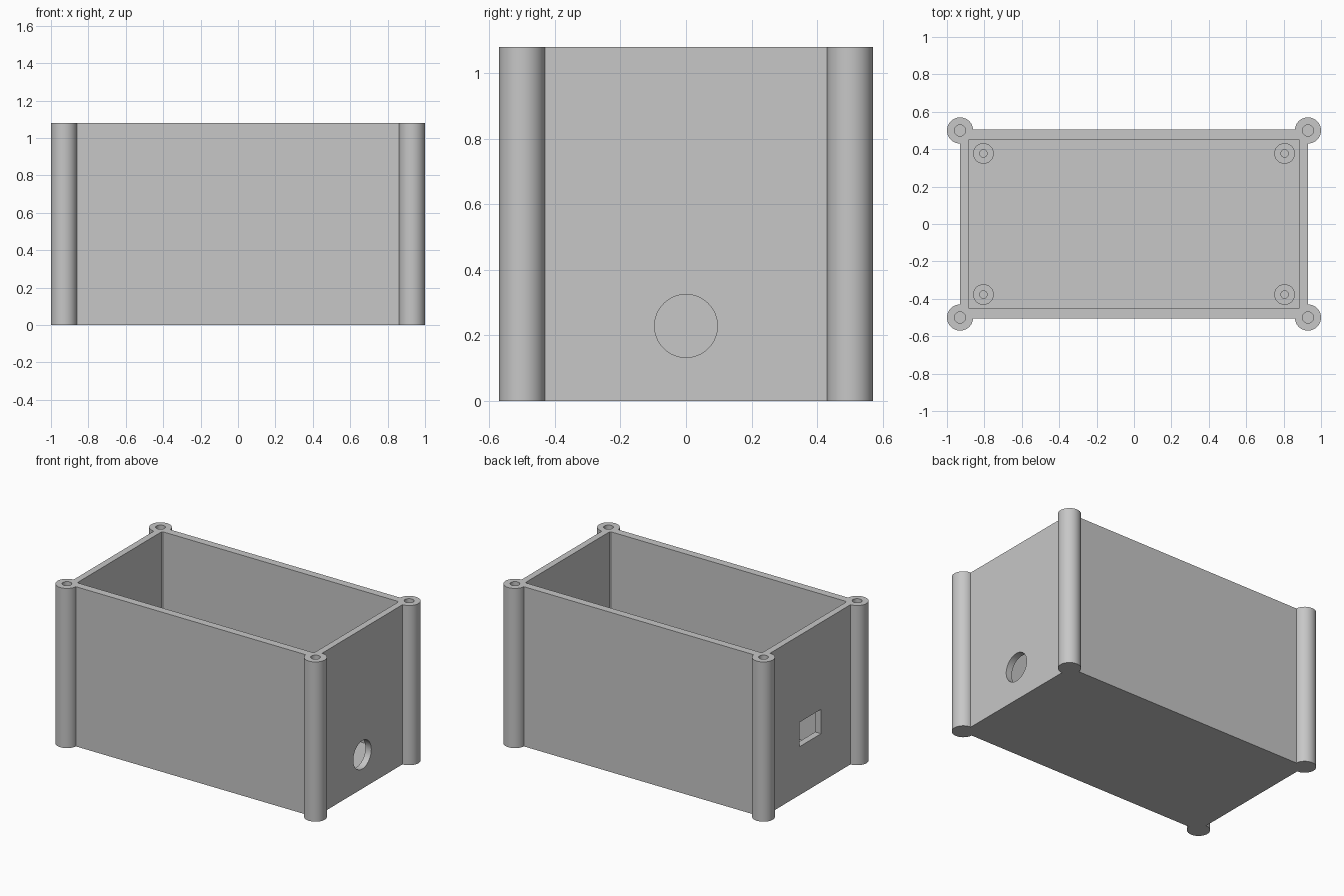
import bpy
import math

cube = bpy.data.objects.get("Cube")
if cube:
    bpy.data.objects.remove(cube, do_unlink=True)

HEIGHT = 1.08
FLOOR = 0.054
POST_X, POST_Y, POST_R = 0.93, 0.5, 0.07
STAND_X, STAND_Y = 0.805, 0.377
STAND_TOP = 0.16

grey = bpy.data.materials.new("light grey plastic")
grey.use_nodes = True
colour = (0.57, 0.57, 0.57, 1)
grey.diffuse_color = colour
grey.node_tree.nodes["Principled BSDF"].inputs["Base Color"].default_value = colour


def finish(name):
    obj = bpy.context.object
    obj.name = name
    obj.data.materials.append(grey)
    return obj


def box(name, size, centre):
    bpy.ops.mesh.primitive_cube_add(size=1, location=centre)
    bpy.context.object.scale = size
    bpy.ops.object.transform_apply(location=True, rotation=True, scale=True)
    return finish(name)


def cylinder(name, radius, x, y, bottom, top, sides=48):
    bpy.ops.mesh.primitive_cylinder_add(
        vertices=sides, radius=radius, depth=top - bottom,
        location=(x, y, (bottom + top) / 2))
    bpy.ops.object.transform_apply(location=True, rotation=True, scale=True)
    return finish(name)


def combine(target, tool, operation):
    """Apply a boolean and remove the tool object."""
    bpy.context.view_layer.objects.active = target
    mod = target.modifiers.new(operation.lower(), "BOOLEAN")
    mod.operation = operation
    mod.solver = "EXACT"
    mod.object = tool
    bpy.ops.object.modifier_apply(modifier=mod.name)
    bpy.data.objects.remove(tool, do_unlink=True)


def smooth(obj):
    bpy.ops.object.select_all(action="DESELECT")
    obj.select_set(True)
    bpy.context.view_layer.objects.active = obj
    bpy.ops.object.shade_smooth_by_angle(angle=math.radians(30))


corners = [(sx, sy) for sx in (-1, 1) for sy in (-1, 1)]

# Open-topped box
body = box("enclosure_body", (1.86, 1.01, HEIGHT), (0, 0, HEIGHT / 2))
cavity = box("cavity_cutter", (1.772, 0.906, HEIGHT), (0, 0, FLOOR + HEIGHT / 2))
combine(body, cavity, "DIFFERENCE")

# Corner screw posts with blind bores
for sx, sy in corners:
    post = cylinder("corner_post", POST_R, sx * POST_X, sy * POST_Y, 0, HEIGHT)
    combine(body, post, "UNION")
for sx, sy in corners:
    bore = cylinder("bore_cutter", 0.03, sx * POST_X, sy * POST_Y,
                    HEIGHT - 0.4, HEIGHT + 0.1, 32)
    combine(body, bore, "DIFFERENCE")

# Round cable port on the left wall
bpy.ops.mesh.primitive_cylinder_add(vertices=64, radius=0.096, depth=0.3,
                                    location=(0.9, 0, 0.229),
                                    rotation=(0, math.pi / 2, 0))
bpy.ops.object.transform_apply(location=True, rotation=True, scale=True)
combine(body, finish("round_port_cutter"), "DIFFERENCE")

# Rectangular connector port on the right wall
port = box("rectangular_port_cutter", (0.3, 0.23, 0.165), (-0.9, 0, 0.41))
combine(body, port, "DIFFERENCE")
smooth(body)

# Circuit board standoffs on the floor
for sx, sy in corners:
    name = ("back" if sy > 0 else "front") + ("_left" if sx > 0 else "_right")
    x, y = sx * STAND_X, sy * STAND_Y
    standoff = cylinder(name + "_standoff", 0.055, x, y, FLOOR, STAND_TOP)
    hole = cylinder("standoff_hole_cutter", 0.02, x, y, FLOOR + 0.005, STAND_TOP + 0.1, 24)
    combine(standoff, hole, "DIFFERENCE")
    smooth(standoff)
